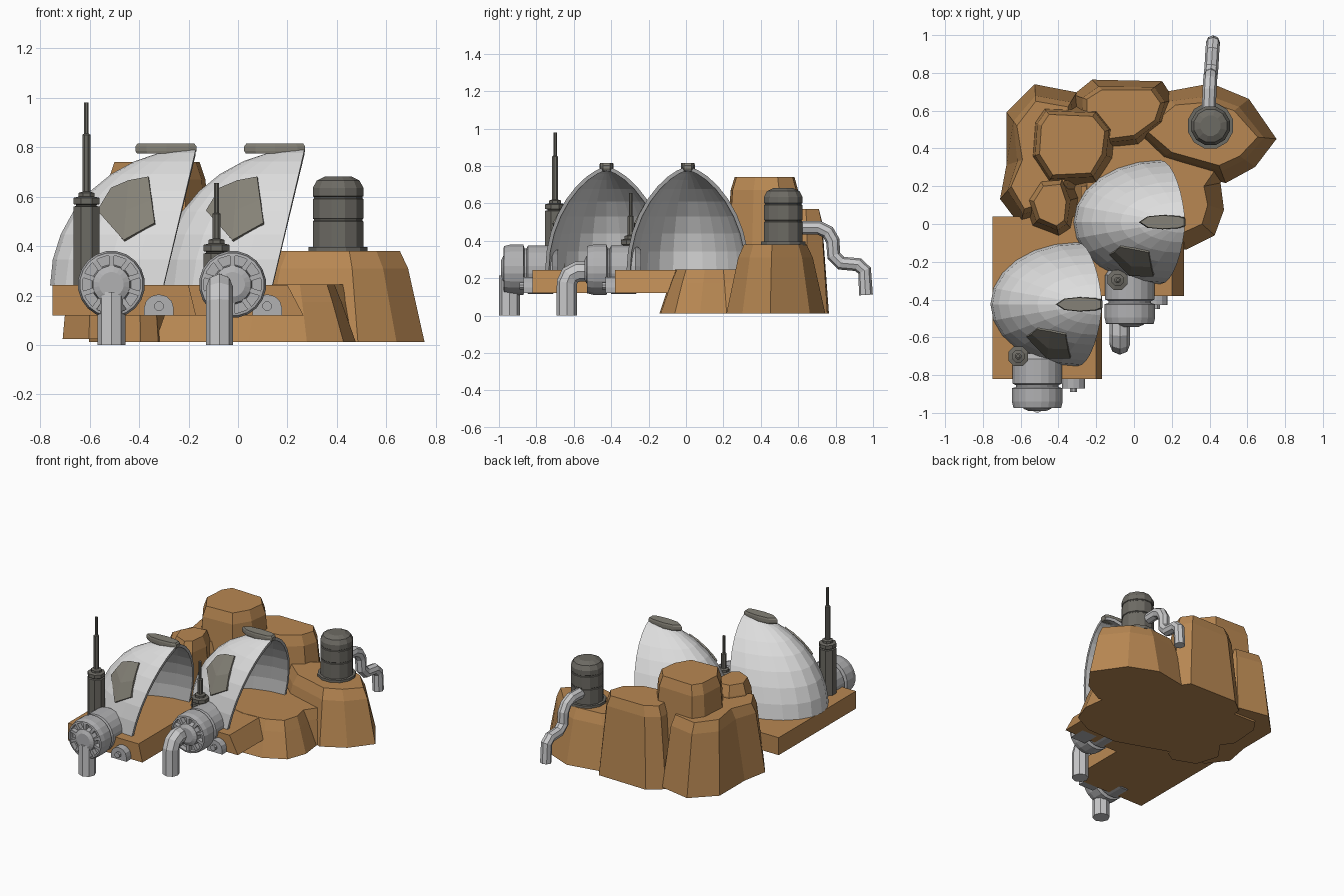
import bpy, bmesh, math
from mathutils import Vector

if "Cube" in bpy.data.objects:
    bpy.data.objects.remove(bpy.data.objects["Cube"])


def mat(name, *rgb):
    m = bpy.data.materials.new(name)
    m.diffuse_color = (*rgb, 1)
    m.use_nodes = True
    m.node_tree.nodes["Principled BSDF"].inputs["Base Color"].default_value = m.diffuse_color
    return m


ROCK = mat("brown rock", .48, .245, .085)
SHELL = mat("pale grey shell", .72, .72, .72)
RIM = mat("rim grey", .38, .38, .38)
METAL = mat("turbine grey", .44, .44, .45)
PIPE = mat("pipe grey", .58, .58, .59)
PANEL = mat("olive grey panel", .235, .222, .185)
DARK = mat("dark olive metal", .152, .145, .126)


def finish(name, bm, *mats):
    bmesh.ops.remove_doubles(bm, verts=bm.verts, dist=1e-5)
    bmesh.ops.recalc_face_normals(bm, faces=bm.faces)
    me = bpy.data.meshes.new(name)
    bm.to_mesh(me)
    bm.free()
    for m in mats:
        me.materials.append(m)
    ob = bpy.data.objects.new(name, me)
    bpy.context.collection.objects.link(ob)
    return ob


def loft(name, rings, m):
    """Skin closed rings of equal length and cap both ends."""
    bm = bmesh.new()
    vs = [[bm.verts.new(p) for p in r] for r in rings]
    n = len(vs[0])
    for a, b in zip(vs, vs[1:]):
        for i in range(n):
            j = (i + 1) % n
            bm.faces.new((a[i], a[j], b[j], b[i]))
    bm.faces.new(vs[0])
    bm.faces.new(vs[-1])
    return finish(name, bm, m)


def lathe(name, origin, profile, m, n=12, axis='Z'):
    """Profile of (radius, distance along axis) turned round Z or Y."""
    o = Vector(origin)
    rings = []
    for r, t in profile:
        ring = []
        for i in range(n):
            a = 2 * math.pi * (i + .5) / n
            c, s = r * math.cos(a), r * math.sin(a)
            ring.append(o + Vector((c, s, t) if axis == 'Z' else (c, t, s)))
        rings.append(ring)
    return loft(name, rings, m)


def prism(name, pts, y0, y1, m):
    """Front (x, z) outline pushed along y."""
    return loft(name, [[(x, y, z) for x, z in pts] for y in (y0, y1)], m)


def mesa(name, z, spread, pts, z0=.012):
    """Tapered rock column with a chipped shoulder below its flat top."""
    c = sum((Vector(p) for p in pts), Vector((0, 0))) / len(pts)

    def ring(d, h):
        return [(*(Vector(p) + (Vector(p) - c).normalized() * d), h) for p in pts]
    loft(name, [ring(spread, z0), ring(spread * .33, z - .07), ring(0, z)], ROCK)


def pipe(name, pts, r, m):
    cu = bpy.data.curves.new(name, 'CURVE')
    cu.dimensions = '3D'
    cu.bevel_depth = r
    cu.bevel_resolution = 2
    cu.use_fill_caps = True
    sp = cu.splines.new('POLY')
    sp.points.add(len(pts) - 1)
    for q, p in zip(sp.points, pts):
        q.co = (*p, 1)
    ob = bpy.data.objects.new(name, cu)
    bpy.context.collection.objects.link(ob)
    cu.materials.append(m)
    bpy.ops.object.select_all(action='DESELECT')
    ob.select_set(True)
    bpy.context.view_layer.objects.active = ob
    bpy.ops.object.convert(target='MESH')
    bpy.ops.object.shade_flat()


# Rock columns
mesa("tall_rock", .74, .075, [(-.45, .58), (-.22, .57), (-.155, .49), (-.17, .37),
                              (-.23, .27), (-.43, .26), (-.5, .37), (-.49, .52)])
mesa("small_rock", .60, .075, [(-.48, .2), (-.39, .21), (-.36, .12), (-.37, .02),
                               (-.41, -.01), (-.5, .03), (-.53, .12)])
mesa("back_rock", .57, .075, [(-.25, .66), (-.17, .71), (.09, .71), (.14, .64),
                              (.11, .55), (0, .47), (-.15, .45), (-.25, .57)])
mesa("left_rock", .52, .09, [(-.52, .65), (-.35, .62), (-.31, .4), (-.4, .14),
                             (-.58, .08), (-.65, .2), (-.59, .34), (-.62, .52)], .025)
mesa("tank_rock", .38, .1, [(.22, .63), (.4, .645), (.53, .6), (.655, .46),
                            (.56, .36), (.45, .31), (.2, .38), (.06, .5)])
mesa("low_rock", .245, .09, [(.25, -.05), (.36, 0), (.39, .1), (.37, .2), (.46, .33),
                             (.2, .5), (-.25, .42), (-.25, .02), (.08, -.06)])

# Flat ledges under the domes
prism("front_ledge", [(-.75, .12), (-.17, .12), (-.2, .243), (-.75, .243)], -.82, .04, ROCK)
prism("rear_ledge", [(-.28, .12), (.265, .12), (.2, .243), (-.28, .243)], -.38, .2, ROCK)


def dome_section(z):
    """Rim x, depth and half width of the dome at height z."""
    s = min(1, (z - .24) / .545)
    k = max(0, 1 - s * s)
    xf = -.30 + .13 * s
    return xf, xf - (-.17 - .58 * math.sqrt(k)), .318 * k ** .66


def grid(name, rows, thick, *mats):
    bm = bmesh.new()
    vs = [[bm.verts.new(p) for p in r] for r in rows]
    for a, b in zip(vs, vs[1:]):
        for i in range(len(a) - 1):
            bm.faces.new((a[i], a[i + 1], b[i + 1], b[i]))
    bmesh.ops.dissolve_degenerate(bm, dist=1e-5, edges=bm.edges)
    ob = finish(name, bm, *mats)
    so = ob.modifiers.new("thickness", 'SOLIDIFY')
    so.thickness, so.offset = thick, 0
    so.material_offset_rim = len(mats) - 1


def dome(tag, dx, cy):
    # Open shell
    rows = []
    for i in range(9):
        z = .24 + .54 * math.sin(math.radians(i * 88.5 / 8))
        xf, rx, b = dome_section(z)
        rows.append([(dx + xf - rx * math.cos(t), cy + b * math.sin(t), z)
                     for t in (math.pi * (j / 12 - .5) for j in range(13))])
    grid(tag + "_dome", rows, .02, SHELL, RIM)
    # Window panel following the shell
    low = [(-.565, .54), (-.46, .42), (-.335, .49)]
    top = [(-.51, .63), (-.44, .66), (-.36, .675)]
    rows = []
    for f in (0, .5, 1):
        row = []
        for p, q in zip(low, top):
            x, z = Vector(p).lerp(Vector(q), f)
            xf, rx, b = dome_section(z)
            y = b * math.sqrt(max(0, 1 - ((xf - x) / rx) ** 2))
            row.append((dx + x, cy - y - .012, z))
        rows.append(row)
    grid(tag + "_window", rows, .022, PANEL)
    # Lens-shaped cap on the crest
    plan = [(-.415, 0), (-.37, .03), (-.29, .038), (-.2, .032), (-.168, .02)]
    plan += [(x, -y) for x, y in plan[:0:-1]]
    loft(tag + "_cap", [[(dx - .29 + (x + .29) * k, cy + y * k, z) for x, y in plan]
                        for k, z in ((.95, .775), (1, .785), (1, .803), (.93, .815))], PANEL)


def antenna(tag, x, y, z, rod, tip):
    lathe(tag + "_antenna", (x, y, 0),
          [(.057, .2), (.057, z - .035), (.045, z - .033), (.045, z - .028), (.057, z - .025),
           (.057, z), (.035, z + .005), (.035, z + .02), (.018, z + .025),
           (.018, rod), (.01, rod + .005), (.01, tip)], DARK, 8)


def turbine(tag, x, y):
    o = (x, y, .245)
    lathe(tag + "_turbine", o,
          [(.11, .30), (.132, .27), (.132, .14), (.114, .132), (.114, .122), (.136, .115),
           (.136, .045), (.128, .012), (.117, .01), (.117, .045), (.08, .045), (.075, .008),
           (.05, -.004)], METAL, 20, 'Y')
    # Radial spokes
    for i in range(10):
        a = 2 * math.pi * (i + .5) / 10
        u, v = Vector((math.cos(a), 0, math.sin(a))), Vector((-math.sin(a), 0, math.cos(a)))
        corners = [u * r + v * w for r, w in ((.07, -.01), (.122, -.01), (.122, .01), (.07, .01))]
        loft(tag + "_spoke", [[Vector(o) + c + Vector((0, t, 0)) for c in corners]
                              for t in (.014, .05)], METAL)


def bolt_block(tag, x, y):
    arch = [(x + .06, .12), (x - .06, .12)]
    arch += [(x - .06 * math.cos(t), .15 + .055 * math.sin(t))
             for t in (math.pi * i / 6 for i in range(7))]
    prism(tag + "_block", arch, y, y + .12, METAL)
    lathe(tag + "_bolt", (x, y, .157), [(.02, -.02), (.02, .02)], METAL, 8, 'Y')


# Two habitat units
dome("front", 0, -.425)
dome("rear", .44, .01)
antenna("front", -.613, -.7, .595, .85, .98)
antenna("rear", -.087, -.296, .405, .53, .655)
turbine("front", -.512, -.985)
turbine("rear", -.022, -.54)
bolt_block("front", -.32, -.87)
bolt_block("rear", .118, -.43)

# Drain pipes
pipe("front_drain", [(-.512, -.944, .215), (-.512, -.944, 0)], .056, PIPE)
pipe("rear_drain", [(-.075, -.48, .235), (-.075, -.58, .235), (-.075, -.62, .215),
                    (-.075, -.637, .175), (-.075, -.637, 0)], .055, PIPE)

# Storage tank with bands and its stepped pipe
lathe("tank", (.405, .52, 0),
      [(.124, .375), (.124, .397), (.106, .397), (.106, .5), (.102, .503), (.102, .509),
       (.106, .512), (.106, .59), (.102, .593), (.102, .599), (.106, .602), (.106, .635),
       (.09, .665), (.055, .682)], DARK, 12)
pipe("tank_pipe", [(.395, .58, .47), (.4, .71, .47), (.403, .76, .445), (.405, .785, .4),
                   (.406, .79, .32), (.41, .83, .28), (.415, .92, .272),
                   (.418, .955, .24), (.418, .962, .11)], .037, PIPE)
